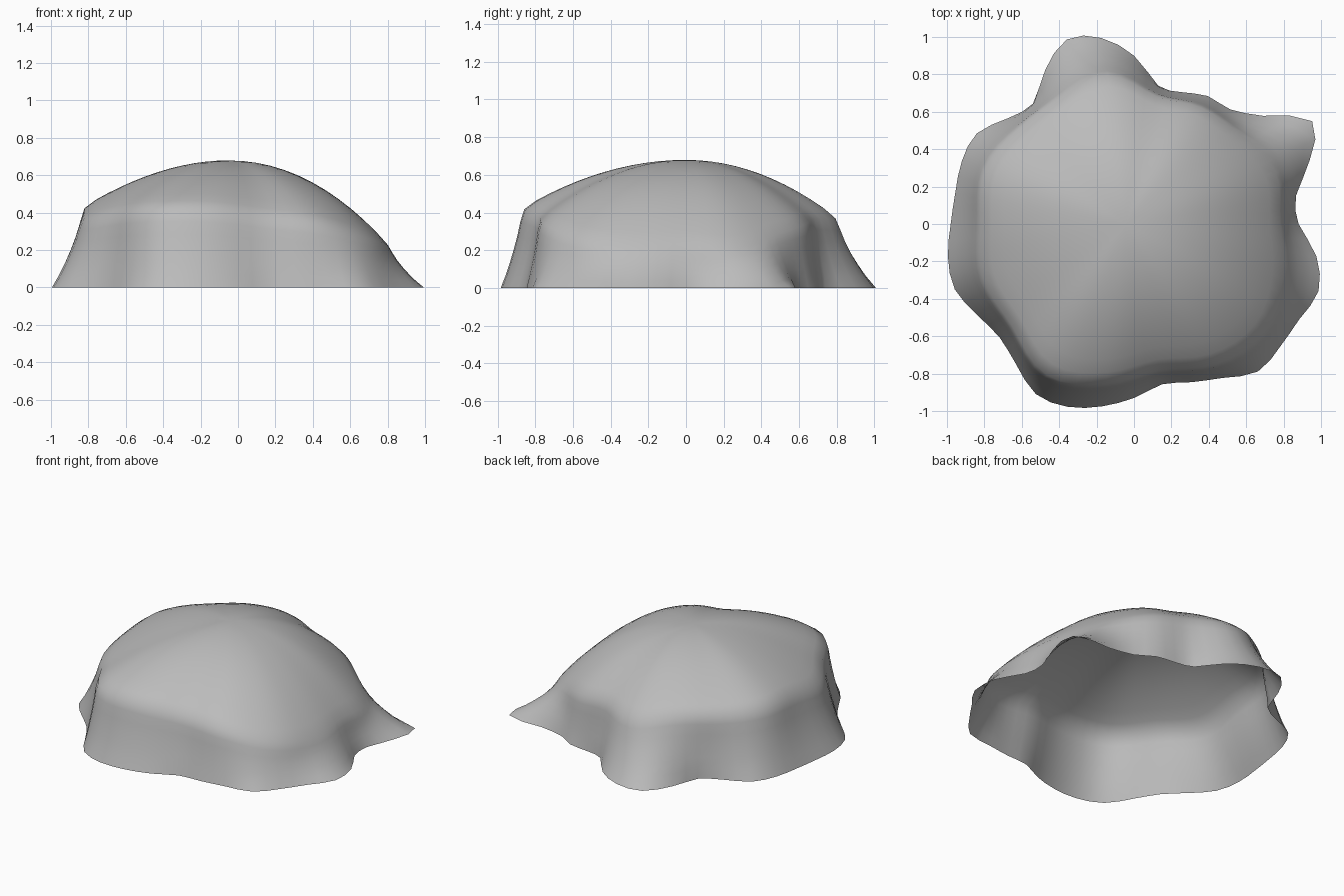
import bpy
import bmesh
import math

cube = bpy.data.objects.get("Cube")
if cube:
    bpy.data.objects.remove(cube, do_unlink=True)

SPOKES = 72
WALL_RINGS = 6
DOME_RINGS = 12
PEAK = 0.68

# Radii of the ragged foot, in hundredths, every ten degrees from +x
FOOT = [88, 88, 100, 110, 90, 80, 79, 75, 75, 90, 101, 105,
        95, 84, 88, 97, 98, 97, 98, 101, 102, 97, 94, 98,
        105, 104, 99, 93, 87, 90, 95, 103, 102, 102, 105, 99]

# Radius and height of the shoulder, in hundredths, every twenty degrees
SHOULDER_RADIUS = [79, 82, 75, 73, 70, 82, 79, 81, 86,
                   83, 87, 86, 95, 88, 80, 88, 92, 86]
SHOULDER_HEIGHT = [23, 20, 28, 33, 37, 37, 42, 42, 43,
                   42, 37, 40, 42, 42, 38, 34, 26, 22]


def around(values, turn):
    """Smooth closed spline through evenly spaced values, turn in 0..1."""
    count = len(values)
    place = turn * count
    i = math.floor(place)
    f = place - i
    a, b, c, d = (values[(i + k) % count] / 100 for k in (-1, 0, 1, 2))
    return b + f * ((c - a) + f * ((2 * a - 5 * b + 4 * c - d)
                    + f * (3 * (b - c) + d - a))) / 2


def spoke_profile(turn):
    """Points from the foot, up the flared wall and over the dome."""
    foot = around(FOOT, turn)
    radius = around(SHOULDER_RADIUS, turn)
    height = around(SHOULDER_HEIGHT, turn)
    points = []
    for ring in range(WALL_RINGS):
        s = ring / WALL_RINGS
        points.append((radius + (foot - radius) * (1 - s) ** 1.4, height * s, 0))
    for ring in range(DOME_RINGS):
        t = ring / DOME_RINGS
        points.append((radius * (1 - t),
                       height + (PEAK - height) * (1 - (1 - t) ** 2), t))
    return points


# Open rock shell
bm = bmesh.new()
spokes = []
for n in range(SPOKES):
    turn = n / SPOKES
    angle = turn * math.tau
    spokes.append([bm.verts.new((r * math.cos(angle) - 0.05 * t * t,
                                 r * math.sin(angle), z))
                   for r, z, t in spoke_profile(turn)])
peak = bm.verts.new((-0.05, 0, PEAK))
for n, here in enumerate(spokes):
    after = spokes[(n + 1) % SPOKES]
    for k in range(len(here) - 1):
        bm.faces.new((here[k], after[k], after[k + 1], here[k + 1]))
    bm.faces.new((here[-1], after[-1], peak))

# Soften the shoulder while keeping the foot in place
inner = [v for v in bm.verts if not v.is_boundary]
for _ in range(2):
    bmesh.ops.smooth_vert(bm, verts=inner, factor=0.4,
                          use_axis_x=True, use_axis_y=True, use_axis_z=True)

mesh = bpy.data.meshes.new("rock_shell")
bm.to_mesh(mesh)
bm.free()
rock = bpy.data.objects.new("rock_shell", mesh)
bpy.context.collection.objects.link(rock)

# Plain grey stone
stone = bpy.data.materials.new("stone_grey")
stone.use_nodes = True
grey = (0.5, 0.5, 0.5, 1)
stone.diffuse_color = grey
stone.node_tree.nodes["Principled BSDF"].inputs["Base Color"].default_value = grey
mesh.materials.append(stone)

bpy.context.view_layer.objects.active = rock
rock.select_set(True)
bpy.ops.object.shade_smooth()
